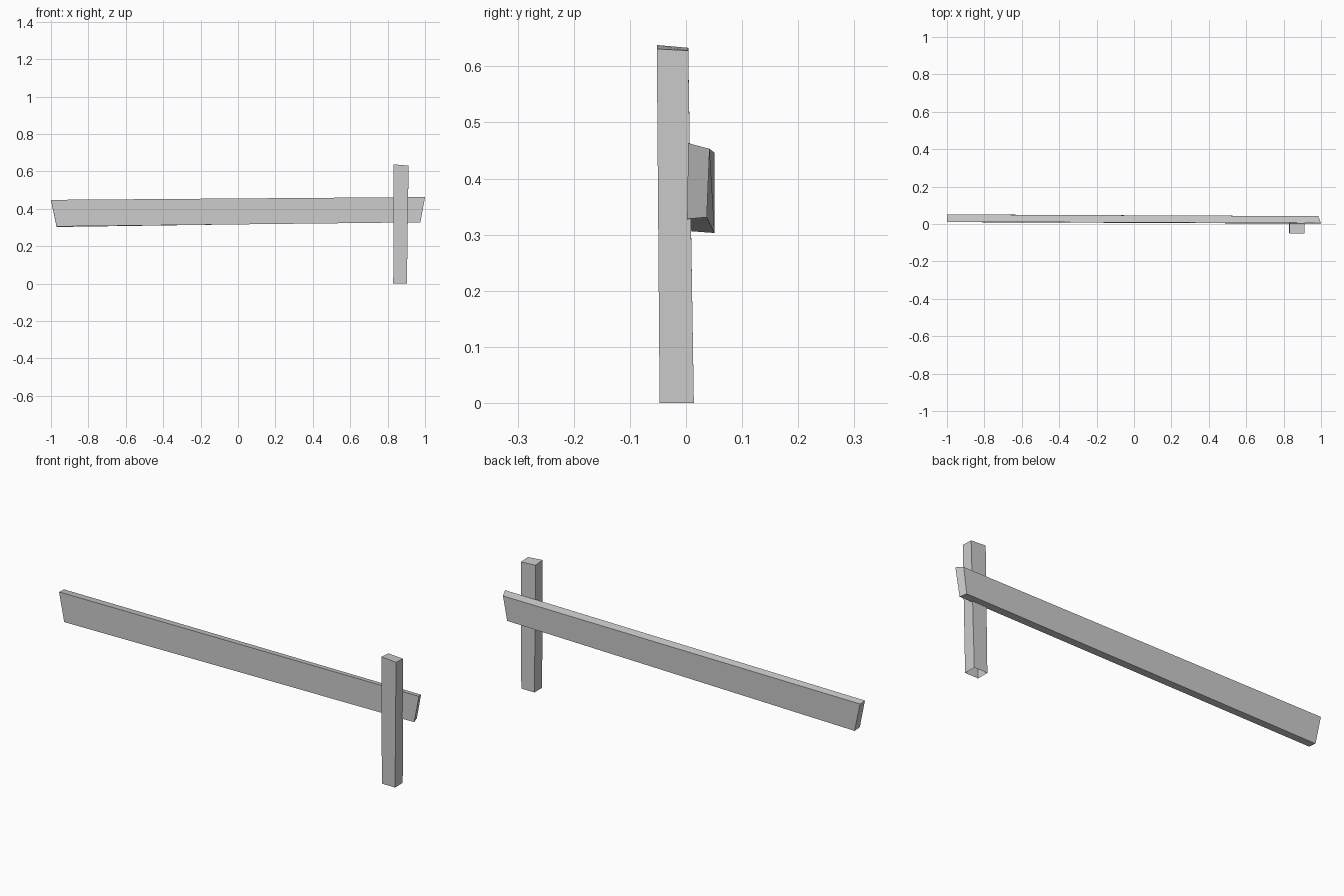
import bpy
import bmesh

cube = bpy.data.objects.get("Cube")
if cube:
    bpy.data.objects.remove(cube, do_unlink=True)

grey = bpy.data.materials.new("plain_grey")
grey.use_nodes = True
colour = (0.6, 0.6, 0.6, 1)
grey.diffuse_color = colour
grey.node_tree.nodes["Principled BSDF"].inputs["Base Color"].default_value = colour


def rough_plank(name, start, end, cap_start=True):
    """Join two four-cornered ends into a hand-cut plank."""
    bm = bmesh.new()
    a = [bm.verts.new(p) for p in start]
    b = [bm.verts.new(p) for p in end]
    for i in range(4):
        j = (i + 1) % 4
        bm.faces.new((a[i], a[j], b[j], b[i]))
    bm.faces.new(b)
    cap = bm.faces.new(a[::-1])
    bmesh.ops.recalc_face_normals(bm, faces=bm.faces)
    if not cap_start:
        bmesh.ops.delete(bm, geom=[cap], context="FACES_ONLY")
    mesh = bpy.data.meshes.new(name)
    bm.to_mesh(mesh)
    bm.free()
    mesh.materials.append(grey)
    obj = bpy.data.objects.new(name, mesh)
    bpy.context.collection.objects.link(obj)
    return obj


# Long rail with slanted ends: front bottom, back bottom, back top, front top
rail = rough_plank(
    "rail",
    [(-0.97, 0.01, 0.306), (-0.97, 0.051, 0.303), (-1, 0.051, 0.446), (-1, 0.012, 0.448)],
    [(0.975, 0.002, 0.328), (0.965, 0.037, 0.331), (0.985, 0.042, 0.453), (1, 0.004, 0.463)],
)

# Upright post with an open foot: front left, front right, back right, back left
post = rough_plank(
    "post",
    [(0.83, -0.047, 0), (0.903, -0.047, 0), (0.903, 0.014, 0), (0.83, 0.014, 0)],
    [(0.831, -0.052, 0.638), (0.912, -0.052, 0.631), (0.912, 0.004, 0.628), (0.831, 0.004, 0.633)],
    cap_start=False,
)
